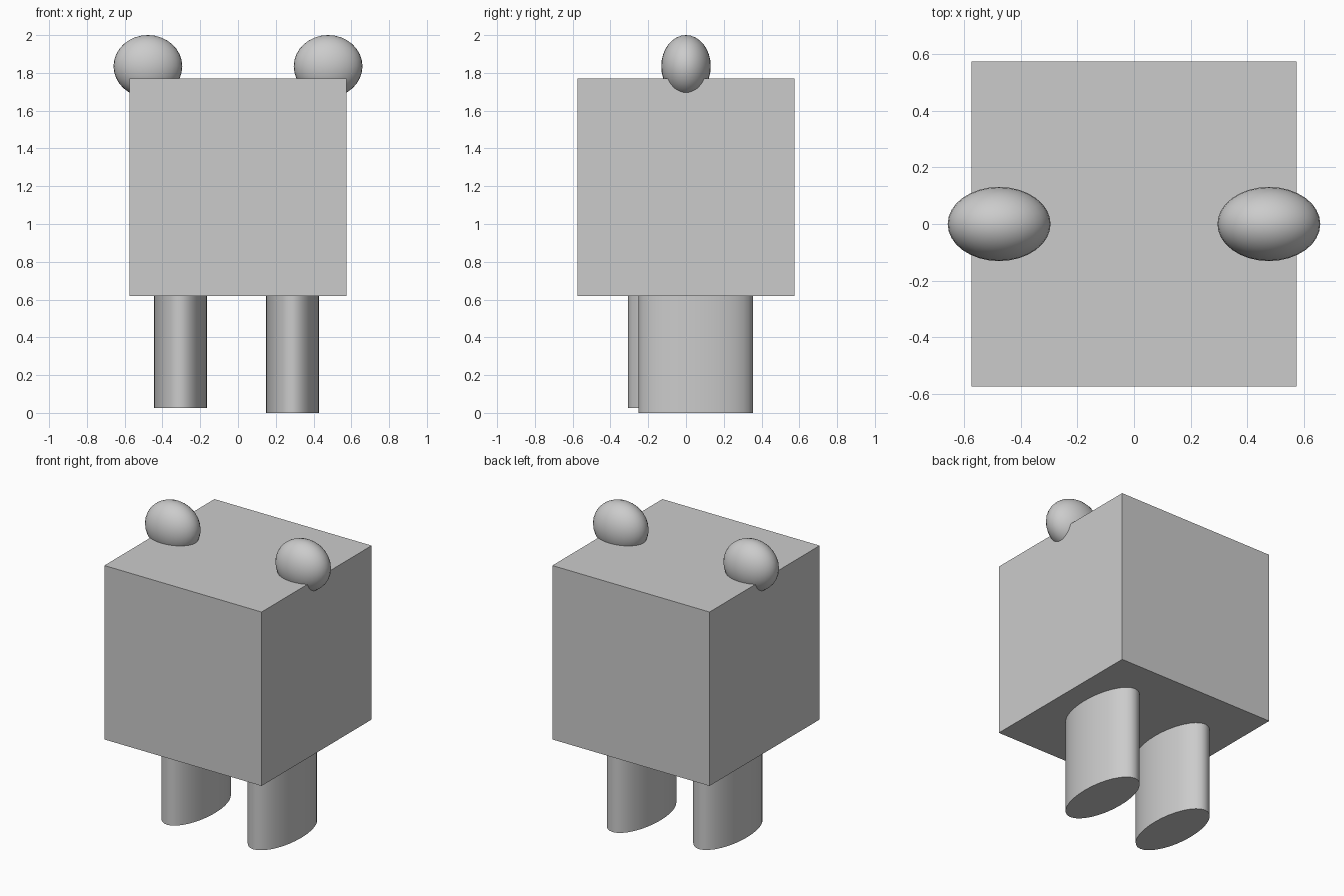
import bpy

if "Cube" in bpy.data.objects:
    bpy.data.objects.remove(bpy.data.objects["Cube"])


def finish(name, scale, smooth=True):
    ob = bpy.context.object
    ob.name = name
    ob.scale = scale
    bpy.ops.object.transform_apply(location=False, rotation=False, scale=True)
    if smooth:
        bpy.ops.object.shade_smooth_by_angle()
    return ob


# Cube body
bpy.ops.mesh.primitive_cube_add(size=1, location=(0, 0, 1.195))
finish("body", (1.15, 1.15, 1.15), smooth=False)

# Rounded ears sunk into the top side edges
for side, x in (("left", -0.477), ("right", 0.477)):
    bpy.ops.mesh.primitive_uv_sphere_add(
        segments=32, ring_count=16, radius=1, location=(x, 0, 1.835))
    finish(side + "_ear", (0.182, 0.131, 0.165))

# Oval legs, slightly offset from each other, reaching just into the body
leg_height = 0.66
for side, x, y, z in (("left", -0.305, -0.003, 0.025), ("right", 0.289, 0.052, 0.0)):
    bpy.ops.mesh.primitive_cylinder_add(
        vertices=32, radius=1, depth=1, location=(x, y, z + leg_height / 2))
    finish(side + "_leg", (0.14, 0.303, leg_height))
